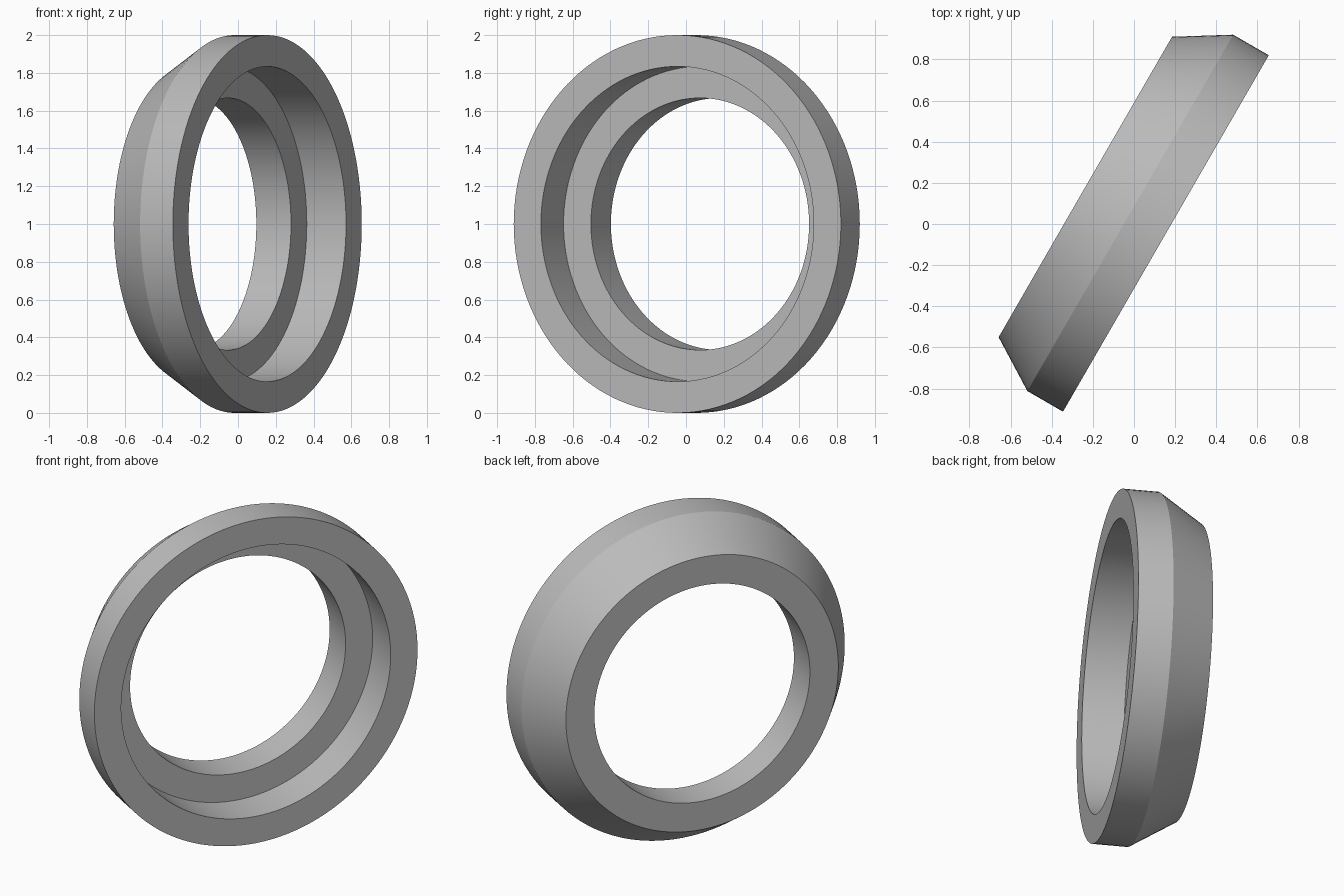
import bpy, bmesh, math
from mathutils import Vector

cube = bpy.data.objects.get("Cube")
if cube:
    bpy.data.objects.remove(cube, do_unlink=True)

grey = bpy.data.materials.new("plain grey")
grey.use_nodes = True
colour = (0.5, 0.5, 0.5, 1)
grey.diffuse_color = colour
grey.node_tree.nodes["Principled BSDF"].inputs["Base Color"].default_value = colour

# Ring axis lies flat and points towards the front right
turn = math.radians(-30)
axis = Vector((math.cos(turn), math.sin(turn), 0))
front_centre = Vector((0.155, -0.046, 1))

# Closed cross-section: (radius, depth behind the front face)
profile = [(1, 0), (1, 0.2), (0.843, 0.452), (0.667, 0.452), (0.667, 0.24), (0.834, 0.24), (0.834, 0)]

bm = bmesh.new()
section = [bm.verts.new(front_centre - axis * depth + Vector((0, 0, radius))) for radius, depth in profile]
edges = [bm.edges.new((v, section[(i + 1) % len(section)])) for i, v in enumerate(section)]
bmesh.ops.spin(bm, geom=section + edges, cent=front_centre, axis=axis,
               angle=math.tau, steps=128, use_merge=True)
bmesh.ops.remove_doubles(bm, verts=bm.verts[:], dist=1e-4)
bmesh.ops.recalc_face_normals(bm, faces=bm.faces[:])

mesh = bpy.data.meshes.new("stepped_ring")
bm.to_mesh(mesh)
bm.free()
mesh.materials.append(grey)
ring = bpy.data.objects.new("stepped_ring", mesh)
bpy.context.collection.objects.link(ring)

# Smooth round walls, crisp rims
bpy.ops.object.select_all(action="DESELECT")
ring.select_set(True)
bpy.context.view_layer.objects.active = ring
bpy.ops.object.shade_smooth_by_angle(angle=math.radians(20))
